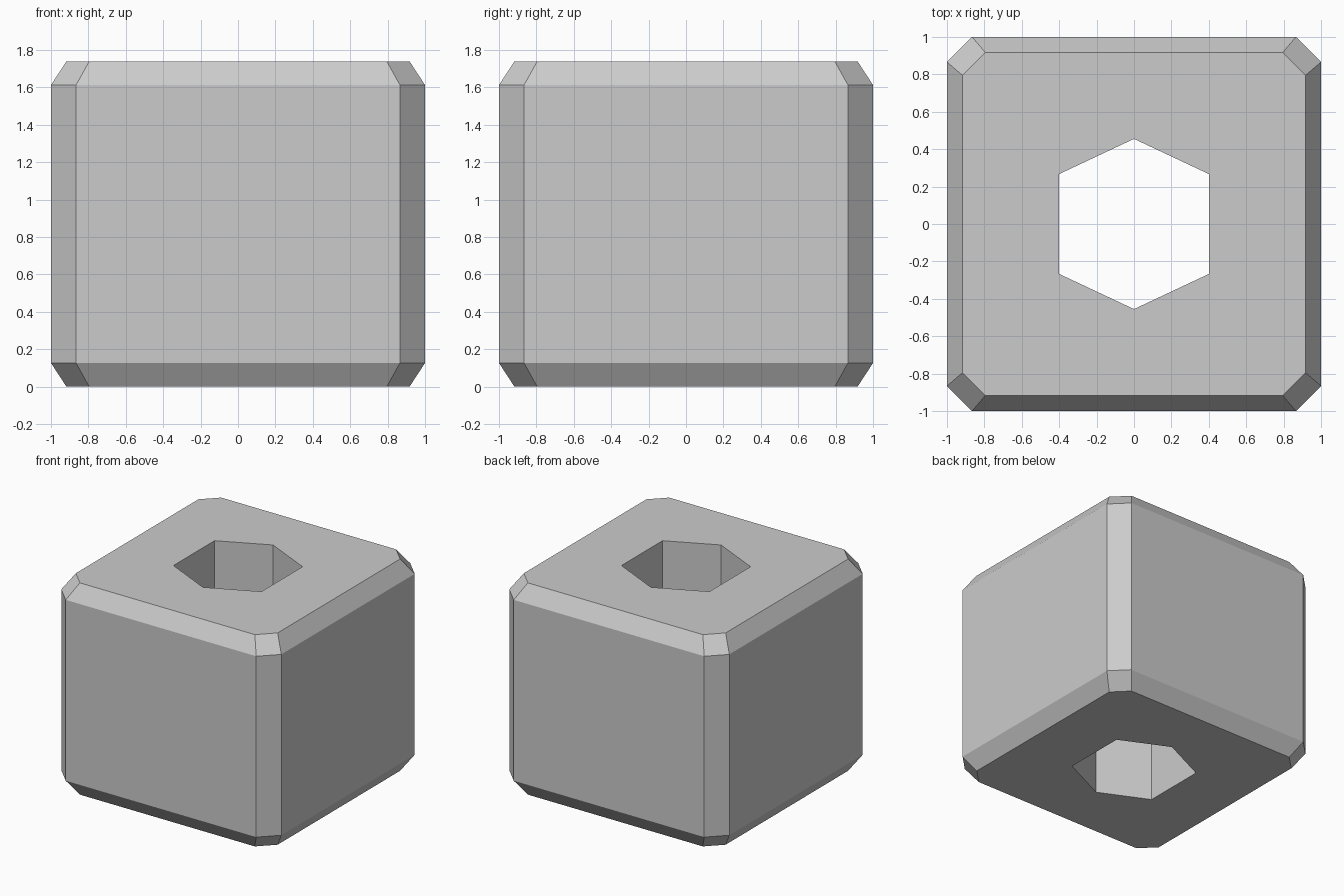
import bpy, bmesh

if "Cube" in bpy.data.objects:
    bpy.data.objects.remove(bpy.data.objects["Cube"])


def octagon(half, flat):
    # square of half-width `half` with corners cut back to `flat`
    return [(half, -flat), (half, flat), (flat, half), (-flat, half),
            (-half, flat), (-half, -flat), (-flat, -half), (flat, -half)]


def loft(name, sections):
    # skin a stack of (z, outline) sections and cap both ends
    bm = bmesh.new()
    rings = [[bm.verts.new((x, y, z)) for x, y in pts] for z, pts in sections]
    n = len(rings[0])
    for a, b in zip(rings, rings[1:]):
        for i in range(n):
            j = (i + 1) % n
            bm.faces.new((a[i], a[j], b[j], b[i]))
    bm.faces.new(rings[0][::-1])
    bm.faces.new(rings[-1])
    bmesh.ops.recalc_face_normals(bm, faces=bm.faces)
    mesh = bpy.data.meshes.new(name)
    bm.to_mesh(mesh)
    bm.free()
    obj = bpy.data.objects.new(name, mesh)
    bpy.context.collection.objects.link(obj)
    return obj


HEIGHT, BEVEL = 1.74, 0.127
cap, side = octagon(0.917, 0.795), octagon(1.0, 0.866)

# chamfered block
block = loft("chamfered_block", [(0, cap), (BEVEL, side),
                                 (HEIGHT - BEVEL, side), (HEIGHT, cap)])

# hexagonal through-hole
hexagon = [(0.4, -0.267), (0.4, 0.267), (0, 0.455),
           (-0.4, 0.267), (-0.4, -0.267), (0, -0.455)]
cutter = loft("hole_cutter", [(-0.5, hexagon), (HEIGHT + 0.5, hexagon)])
cutter.hide_render = True

hole = block.modifiers.new("hole", 'BOOLEAN')
hole.operation = 'DIFFERENCE'
hole.solver = 'EXACT'
hole.object = cutter
bpy.context.view_layer.objects.active = block
bpy.ops.object.modifier_apply(modifier=hole.name)
bpy.data.objects.remove(cutter)
